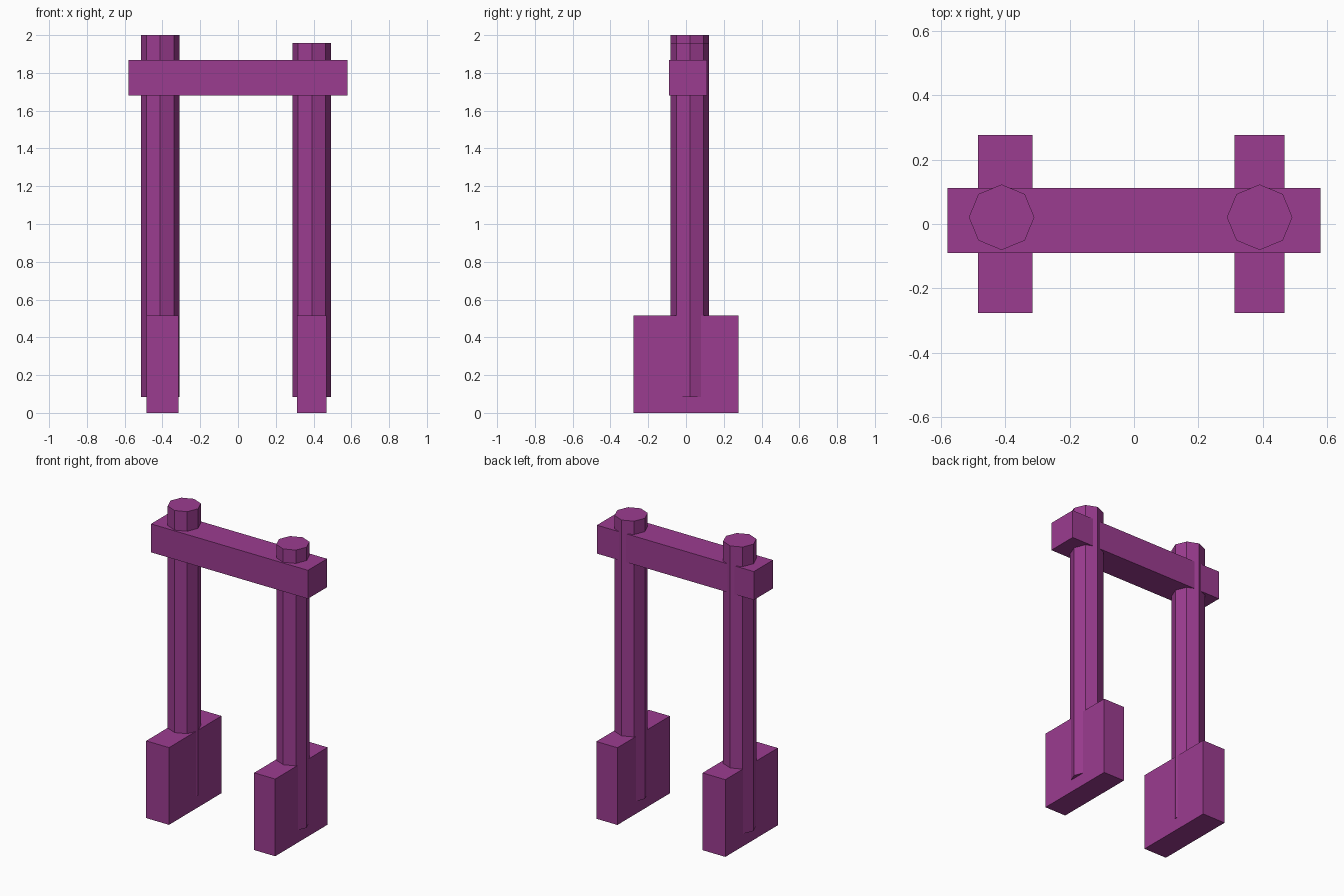
import bpy
import math

if "Cube" in bpy.data.objects:
    bpy.data.objects.remove(bpy.data.objects["Cube"])

mat = bpy.data.materials.new("purple")
mat.diffuse_color = (0.33, 0.045, 0.28, 1)
mat.use_nodes = True
mat.node_tree.nodes["Principled BSDF"].inputs["Base Color"].default_value = mat.diffuse_color


def box(name, x, y, z):
    """Box from (min, max) ranges."""
    lo, hi = zip(x, y, z)
    bpy.ops.mesh.primitive_cube_add(size=1, location=[(a + b) / 2 for a, b in zip(lo, hi)])
    ob = bpy.context.object
    ob.name = name
    ob.scale = [b - a for a, b in zip(lo, hi)]
    bpy.ops.object.transform_apply(location=False, rotation=False, scale=True)
    ob.data.materials.append(mat)


def post(name, x, z0, z1):
    """Eight-sided post with corners on the x and y axes."""
    bpy.ops.mesh.primitive_cylinder_add(vertices=8, radius=0.102, depth=z1 - z0,
                                        location=(x, 0.021, (z0 + z1) / 2))
    ob = bpy.context.object
    ob.name = name
    ob.data.materials.append(mat)


# Foot blocks
box("left_foot", (-0.485, -0.316), (-0.277, 0.277), (0, 0.516))
box("right_foot", (0.313, 0.469), (-0.277, 0.277), (0, 0.516))

# Upright posts, the left one slightly taller
post("left_post", -0.412, 0.083, 2.0)
post("right_post", 0.391, 0.083, 1.958)

# Crossbeam
box("crossbeam", (-0.58, 0.58), (-0.09, 0.112), (1.679, 1.869))
